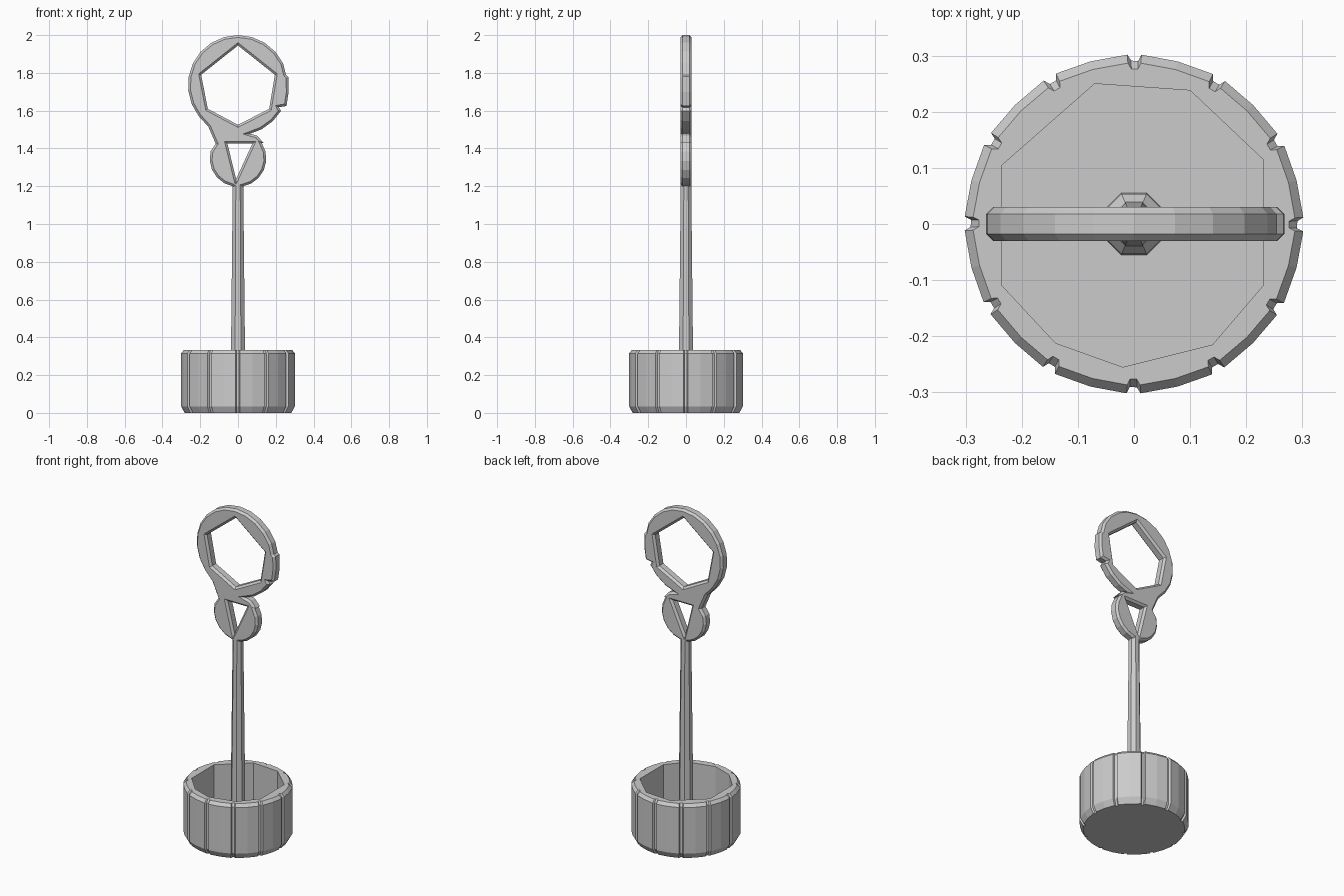
import bpy, bmesh
from math import sin, cos, radians

if "Cube" in bpy.data.objects:
    bpy.data.objects.remove(bpy.data.objects["Cube"])


def finish(bm, name):
    bmesh.ops.recalc_face_normals(bm, faces=bm.faces)
    me = bpy.data.meshes.new(name)
    bm.to_mesh(me)
    bm.free()
    ob = bpy.data.objects.new(name, me)
    bpy.context.collection.objects.link(ob)
    return ob


def loop(bm, pts, z, scale=1.0):
    return [bm.verts.new((x * scale, y * scale, z)) for x, y in pts]


def skin(bm, a, b):
    n = len(a)
    for i in range(n):
        bm.faces.new((a[i], a[(i + 1) % n], b[(i + 1) % n], b[i]))


def polar(r, deg, cx=0.0, cy=0.0):
    return (cx + r * cos(radians(deg)), cy + r * sin(radians(deg)))


# Cup: twelve panels split by narrow grooves, with an uneven hollow
panels = []
for k in range(12):
    for r, d in ((0.291, -1.5), (0.291, 1.0), (0.302, 2.2), (0.300, 15), (0.302, 27.5)):
        panels.append(polar(r, -90 + 30 * k + d))
hollow = [(-0.235, -0.11), (-0.14, -0.212), (-0.02, -0.255), (0.14, -0.215), (0.23, -0.11),
          (0.23, 0.115), (0.10, 0.238), (-0.07, 0.25), (-0.235, 0.105)]
bm = bmesh.new()
rings = [loop(bm, panels, z, s) for z, s in ((0, 0.935), (0.035, 1), (0.315, 1), (0.333, 0.95))]
for a, b in zip(rings, rings[1:]):
    skin(bm, a, b)
bm.faces.new(rings[0])
rim = loop(bm, hollow, 0.333)
floor = loop(bm, hollow, 0.05)
skin(bm, rim, floor)
bm.faces.new(floor)
edges = []
for lp in (rings[-1], rim):
    for i in range(len(lp)):
        edges.append(bm.edges.get((lp[i - 1], lp[i])))
bmesh.ops.triangle_fill(bm, use_beauty=True, use_dissolve=False, edges=edges)
finish(bm, "cup")

# Pole: tapered eight-sided rod with a small foot
octagon = [polar(1, 22.5 + 45 * k) for k in range(8)]
bm = bmesh.new()
rings = [loop(bm, octagon, z, r) for z, r in
         ((0.045, 0.06), (0.065, 0.058), (0.085, 0.042), (0.34, 0.040), (1.225, 0.030))]
for a, b in zip(rings, rings[1:]):
    skin(bm, a, b)
bm.faces.new(rings[0])
bm.faces.new(rings[-1])
finish(bm, "pole")

# Handle: flat figure-eight plate with a large and a small opening
outline = [polar(0.265, d, 0, 1.735) for d in (-76, -62, -46, -31)]
outline += [(0.217, 1.618), (0.257, 1.625), (0.268, 1.70), (0.266, 1.78), (0.254, 1.79)]
outline += [polar(0.265, d, 0, 1.735) for d in range(26, 232, 16)]
outline += [(-0.157, 1.515), (-0.118, 1.425)]
outline += [polar(0.15, d, 0, 1.347) for d in range(165, 395, 19)]
outline += [(0.135, 1.43), (0.10, 1.468)]
big_hole = [(0, 1.945), (0.195, 1.79), (0.165, 1.61), (0, 1.525), (-0.16, 1.61), (-0.195, 1.79)]
small_hole = [(-0.056, 1.425), (0.076, 1.425), (-0.01, 1.238)]
cu = bpy.data.curves.new("handle_profile", 'CURVE')
cu.dimensions = '2D'
cu.fill_mode = 'BOTH'
cu.extrude = 0.018
cu.bevel_depth = 0.012
cu.bevel_resolution = 0
cu.offset = -0.012
for pts in (outline, big_hole, small_hole):
    sp = cu.splines.new('POLY')
    sp.points.add(len(pts) - 1)
    for p, (x, z) in zip(sp.points, pts):
        p.co = (x, z, 0, 1)
    sp.use_cyclic_u = True
    sp.use_smooth = False
handle = bpy.data.objects.new("handle", cu)
bpy.context.collection.objects.link(handle)
handle.rotation_euler = (radians(90), 0, 0)
bpy.context.view_layer.objects.active = handle
handle.select_set(True)
bpy.ops.object.convert(target='MESH')
